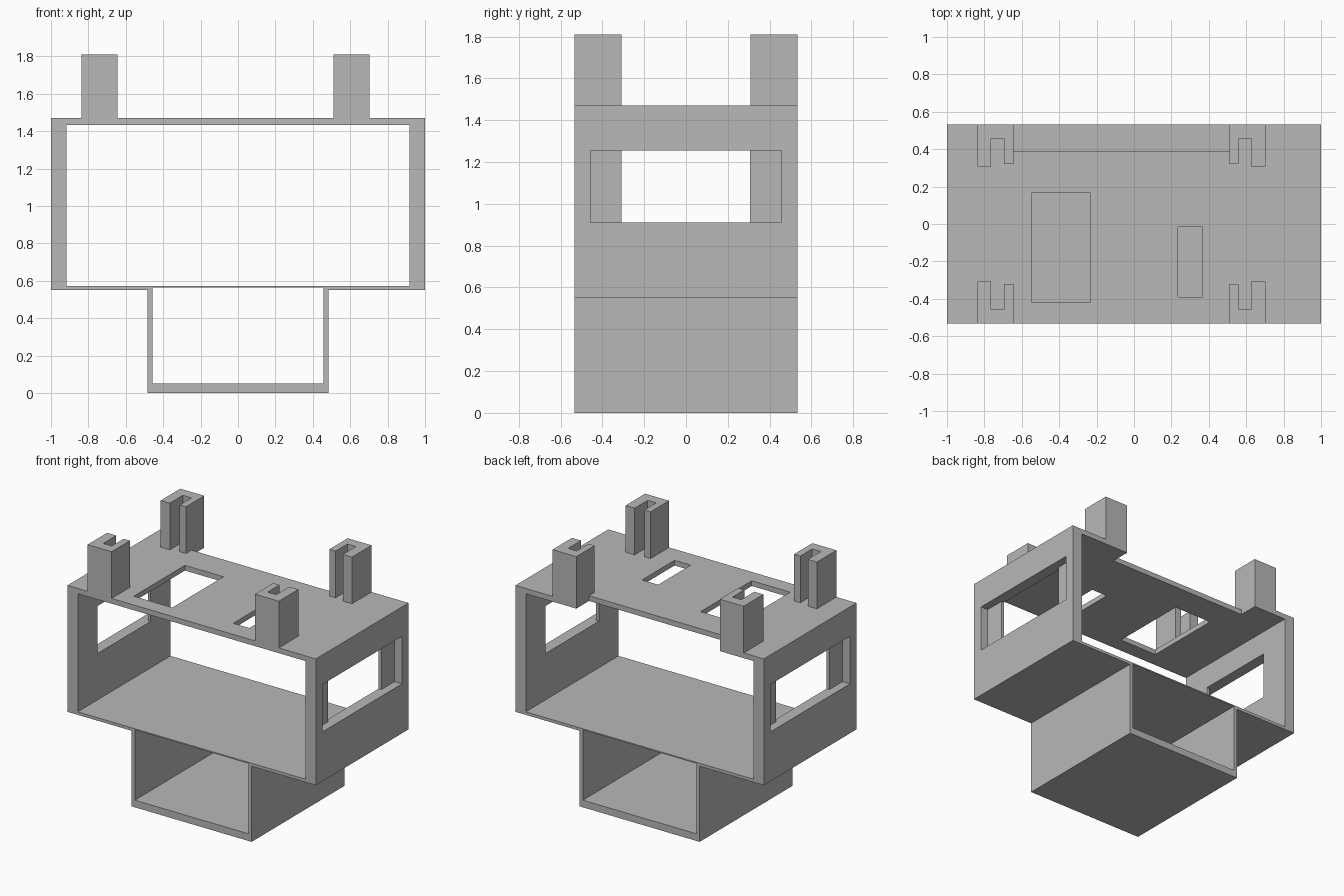
import bpy
import bmesh
from mathutils import Vector

cube = bpy.data.objects.get("Cube")
if cube:
    bpy.data.objects.remove(cube, do_unlink=True)

grey = bpy.data.materials.new("plain grey")
grey.use_nodes = True
COLOUR = (0.48, 0.48, 0.48, 1)
grey.diffuse_color = COLOUR
grey.node_tree.nodes["Principled BSDF"].inputs["Base Color"].default_value = COLOUR

DEPTH = 0.533     # half depth of the body
TOP = 1.47        # top of the upper plate


def prism(name, outline, direction):
    """Extrude a closed outline of 3D points along a direction."""
    bm = bmesh.new()
    face = bm.faces.new([bm.verts.new(p) for p in outline])
    out = bmesh.ops.extrude_face_region(bm, geom=[face])
    moved = [v for v in out["geom"] if isinstance(v, bmesh.types.BMVert)]
    bmesh.ops.translate(bm, verts=moved, vec=Vector(direction))
    bmesh.ops.recalc_face_normals(bm, faces=bm.faces)
    mesh = bpy.data.meshes.new(name)
    bm.to_mesh(mesh)
    bm.free()
    mesh.materials.append(grey)
    obj = bpy.data.objects.new(name, mesh)
    bpy.context.collection.objects.link(obj)
    return obj


def box(name, x0, x1, y0, y1, z0, z1):
    return prism(name, [(x0, y0, z0), (x1, y0, z0), (x1, y1, z0), (x0, y1, z0)],
                 (0, 0, z1 - z0))


def cut(obj, *bounds):
    """Remove a box-shaped volume from an object."""
    cutter = box("cutter", *bounds)
    cutter.hide_render = True
    mod = obj.modifiers.new("cut", 'BOOLEAN')
    mod.operation = 'DIFFERENCE'
    mod.solver = 'EXACT'
    mod.object = cutter
    bpy.context.view_layer.update()
    graph = bpy.context.evaluated_depsgraph_get()
    result = bpy.data.meshes.new_from_object(obj.evaluated_get(graph))
    obj.modifiers.clear()
    obj.data = result
    bpy.data.objects.remove(cutter, do_unlink=True)


# T-shaped body, extruded front to back
half = [(0.483, 0), (0.483, 0.55), (1, 0.55), (1, TOP)]
profile = half + [(-x, z) for x, z in reversed(half)]
body = prism("housing", [(x, -DEPTH, z) for x, z in profile], (0, 2 * DEPTH, 0))

# Open upper and lower compartments
cut(body, -0.917, 0.917, -0.7, 0.7, 0.572, 1.432)
cut(body, -0.457, 0.457, -0.7, 0.7, 0.052, 0.563)

# Side windows with a wider outer recess
for s in (-1, 1):
    cut(body, *sorted((s * 0.8, s * 1.1)), -0.308, 0.305, 0.91, 1.255)
    cut(body, *sorted((s * 0.94, s * 1.1)), -0.457, 0.457, 0.91, 1.255)

# Openings and rear notch in the top plate
cut(body, -0.545, -0.235, -0.42, 0.168, 1.3, 1.6)
cut(body, 0.235, 0.365, -0.39, -0.015, 1.3, 1.6)
cut(body, -0.645, 0.51, 0.387, 0.7, 1.3, 1.6)


def post(name, outer, inner, s):
    """U-shaped corner post: thick outer arm, thin and shorter inner arm."""
    d = 1 if inner > outer else -1
    slot_a, slot_b = outer + d * 0.073, inner - d * 0.05
    plan = [(outer, DEPTH), (outer, 0.308), (slot_a, 0.308), (slot_a, 0.458),
            (slot_b, 0.458), (slot_b, 0.322), (inner, 0.322), (inner, DEPTH)]
    return prism(name, [(x, s * y, TOP) for x, y in plan], (0, 0, 0.34))


# Four corner posts
for s, end in ((-1, "front"), (1, "rear")):
    post(end + "_right_post", -0.838, -0.645, s)
    post(end + "_left_post", 0.702, 0.51, s)
